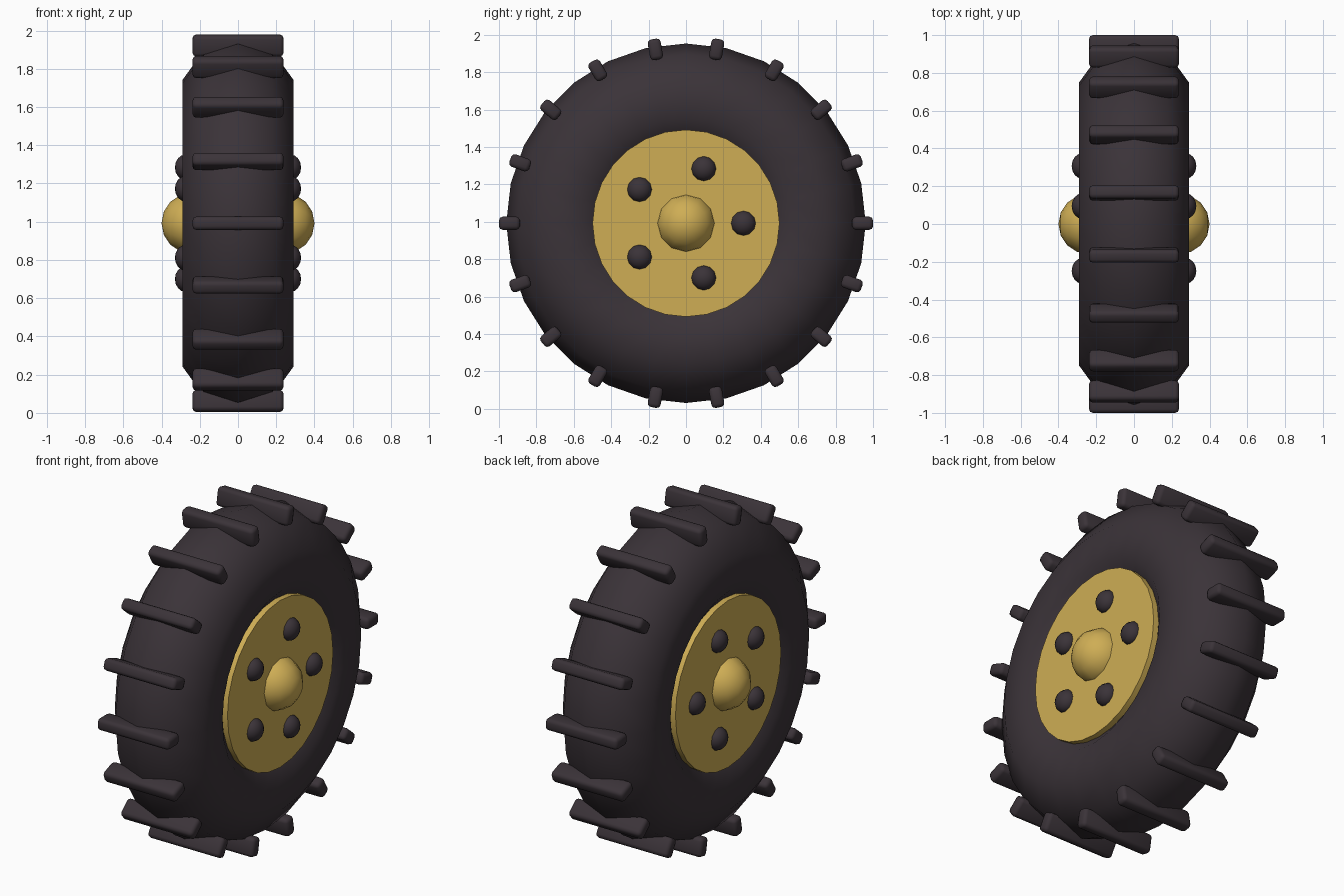
import bpy, math
from mathutils import Matrix

if "Cube" in bpy.data.objects:
    bpy.data.objects.remove(bpy.data.objects["Cube"])

CZ = 0.992          # axle height
AXLE = (0, math.pi / 2, 0)


def material(name, rgb):
    m = bpy.data.materials.new(name)
    m.diffuse_color = (*rgb, 1)
    m.use_nodes = True
    m.node_tree.nodes["Principled BSDF"].inputs["Base Color"].default_value = m.diffuse_color
    return m


RUBBER = material("dark_rubber", (0.043, 0.033, 0.040))
GOLD = material("gold", (0.62, 0.42, 0.09))


def finish(name, mat, angle=180):
    ob = bpy.context.object
    ob.name = name
    ob.data.materials.append(mat)
    bpy.ops.object.transform_apply(location=False, rotation=True, scale=True)
    bpy.ops.object.shade_smooth_by_angle(angle=math.radians(angle))
    return ob


# Tyre: ten-sided tube, so each sidewall has a flat band
bpy.ops.mesh.primitive_torus_add(major_segments=28, minor_segments=10,
                                 major_radius=0.656, minor_radius=0.305,
                                 location=(0, 0, CZ), rotation=AXLE)
finish("tyre", RUBBER)

# Wheel disc through the tyre
bpy.ops.mesh.primitive_cylinder_add(vertices=28, radius=0.5, depth=0.56,
                                    location=(0, 0, CZ), rotation=AXLE)
finish("wheel_disc", GOLD, 30)

# Axle caps and lug nuts on both sides
for side, s in (("right", 1), ("left", -1)):
    bpy.ops.mesh.primitive_uv_sphere_add(segments=12, ring_count=8, radius=0.16,
                                         location=(s * 0.24, 0, CZ), rotation=AXLE)
    finish(f"axle_cap_{side}", GOLD)
    for i in range(5):
        a = math.radians(72 * i)
        bpy.ops.mesh.primitive_uv_sphere_add(
            segments=12, ring_count=8, radius=0.067,
            location=(s * 0.275, 0.307 * math.cos(a), CZ + 0.307 * math.sin(a)),
            rotation=AXLE)
        bpy.context.object.scale = (1, 1, 0.82)
        finish(f"lug_nut_{side}_{i + 1}", RUBBER)

# Tread bars: bevelled blocks around the rim
for i in range(18):
    a = math.radians(20 * i)
    bpy.ops.mesh.primitive_cube_add(size=1)
    bar = bpy.context.object
    bar.data.transform(Matrix.Diagonal((0.476, 0.112, 0.07, 1)))
    bar.location = (0, 0.944 * math.cos(a), CZ + 0.944 * math.sin(a))
    bar.rotation_euler = (a, 0, 0)
    finish(f"tread_bar_{i + 1}", RUBBER)
    bevel = bar.modifiers.new("rounding", 'BEVEL')
    bevel.width = 0.02
    bevel.segments = 2
